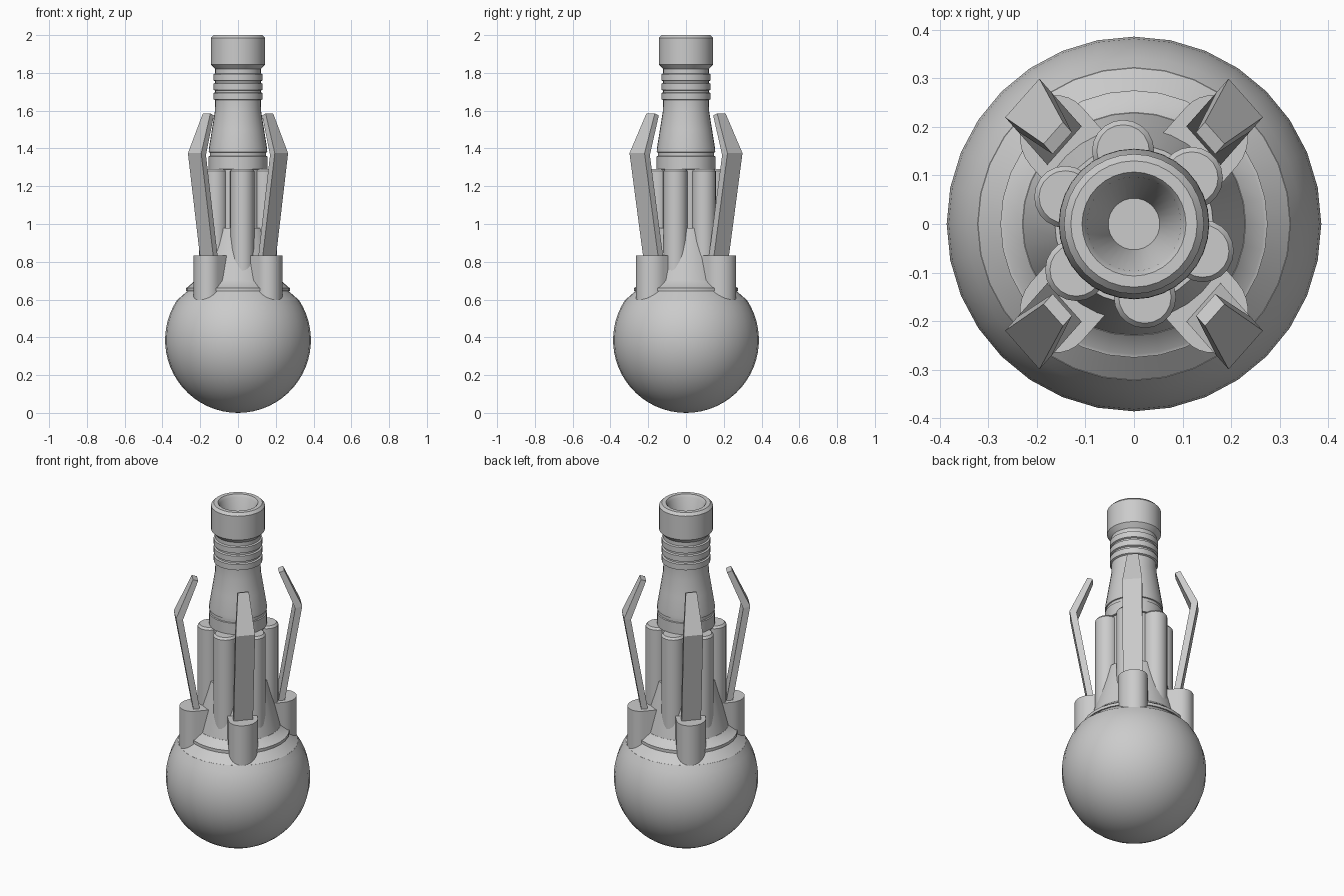
import bpy, bmesh
from math import sin, cos, pi, radians, sqrt
from mathutils import Matrix

if "Cube" in bpy.data.objects:
    bpy.data.objects.remove(bpy.data.objects["Cube"])


def finish(name, bm, smooth=True):
    bmesh.ops.recalc_face_normals(bm, faces=bm.faces)
    me = bpy.data.meshes.new(name)
    bm.to_mesh(me)
    bm.free()
    ob = bpy.data.objects.new(name, me)
    bpy.context.collection.objects.link(ob)
    if smooth:
        bpy.ops.object.select_all(action='DESELECT')
        ob.select_set(True)
        bpy.context.view_layer.objects.active = ob
        bpy.ops.object.shade_smooth_by_angle(angle=radians(30))
    return ob


def lathe(name, profile, n=32, centre=(0, 0)):
    """Revolve (radius, z) points around a vertical axis."""
    bm = bmesh.new()
    cx, cy = centre
    rings = []
    for r, z in profile:
        if r == 0:
            rings.append([bm.verts.new((cx, cy, z))] * n)
        else:
            rings.append([bm.verts.new((cx + r * cos(2 * pi * i / n),
                                        cy + r * sin(2 * pi * i / n), z)) for i in range(n)])
    for a, b in zip(rings, rings[1:]):
        for i in range(n):
            j = (i + 1) % n
            quad = list(dict.fromkeys((a[i], a[j], b[j], b[i])))
            if len(quad) > 2:
                bm.faces.new(quad)
    return finish(name, bm)


def prism_between(bm, loops):
    """Skin a stack of matching vertex loops and cap both ends."""
    vs = [[bm.verts.new(p) for p in loop] for loop in loops]
    n = len(vs[0])
    for a, b in zip(vs, vs[1:]):
        for i in range(n):
            j = (i + 1) % n
            bm.faces.new((a[i], a[j], b[j], b[i]))
    bm.faces.new(vs[0][::-1])
    bm.faces.new(vs[-1])


# Round base, cut off at the collar
R = 0.386
a_end = math_end = pi / 2 + 0.584
arc = [(R * sin(a_end * i / 20), R - R * cos(a_end * i / 20)) for i in range(21)]
lathe("base_sphere", arc + [(0, arc[-1][1])])

# Stepped collar and the tapered skirt above it
lathe("collar", [(0, 0.59), (0.322, 0.598), (0.268, 0.645), (0.275, 0.645), (0.275, 0.662),
                 (0.268, 0.664), (0.23, 0.70), (0, 0.70)])
lathe("skirt", [(0, 0.69), (0.23, 0.695), (0.163, 0.98), (0, 0.98)])

# Six round-edged tubes around the core
for k in range(6):
    a = radians(38.5 + 60 * k)
    lathe(f"tube_{k + 1}", [(0, 0.72), (0.064, 0.72), (0.064, 1.28), (0.054, 1.292), (0, 1.292)],
          20, (0.152 * cos(a), 0.152 * sin(a)))

# Core and neck with grip rings, flared muzzle and bore
neck = [(0, 0.9), (0.145, 0.9), (0.145, 1.288), (0.155, 1.29), (0.155, 1.358), (0.149, 1.36),
        (0.149, 1.378), (0.155, 1.38), (0.154, 1.40), (0.138, 1.50), (0.122, 1.60), (0.121, 1.65)]
for z in (1.66, 1.71, 1.76):
    neck += [(0.121, z - 0.004), (0.130, z), (0.130, z + 0.033), (0.121, z + 0.037)]
neck += [(0.121, 1.82), (0.144, 1.845), (0.144, 1.985), (0.130, 2.0), (0.107, 2.0),
         (0.097, 1.985), (0.053, 1.75), (0, 1.75)]
lathe("neck", neck)

# Four lugs and bent prongs on the diagonals (slightly stretched in y)
stretch = Matrix.Diagonal((0.94, 1.06, 1, 1))
for k in range(4):
    place = stretch @ Matrix.Rotation(pi / 4 + k * pi / 2, 4, 'Z')

    c, r = 0.17 * sqrt(2), 0.08
    outline = [(0.12, -r)] + [(c + r * cos(t), r * sin(t)) for t in
                              (-pi / 2 + pi * i / 14 for i in range(15))] + [(0.12, r)]
    bm = bmesh.new()
    prism_between(bm, [[(x, y, z) for x, y in outline] for z in (0.57, 0.832)])
    bm.transform(place)
    finish(f"lug_{k + 1}", bm)

    bm = bmesh.new()
    sections = [(0.245, 0.21, 0.80, 0.80, 0.053), (0.346, 0.308, 1.375, 1.365, 0.053),
                (0.250, 0.222, 1.585, 1.575, 0.03)]
    prism_between(bm, [[(o, -w, zo), (o, w, zo), (i, w, zi), (i, -w, zi)]
                       for o, i, zo, zi, w in sections])
    bm.transform(place)
    finish(f"prong_{k + 1}", bm, smooth=False)
